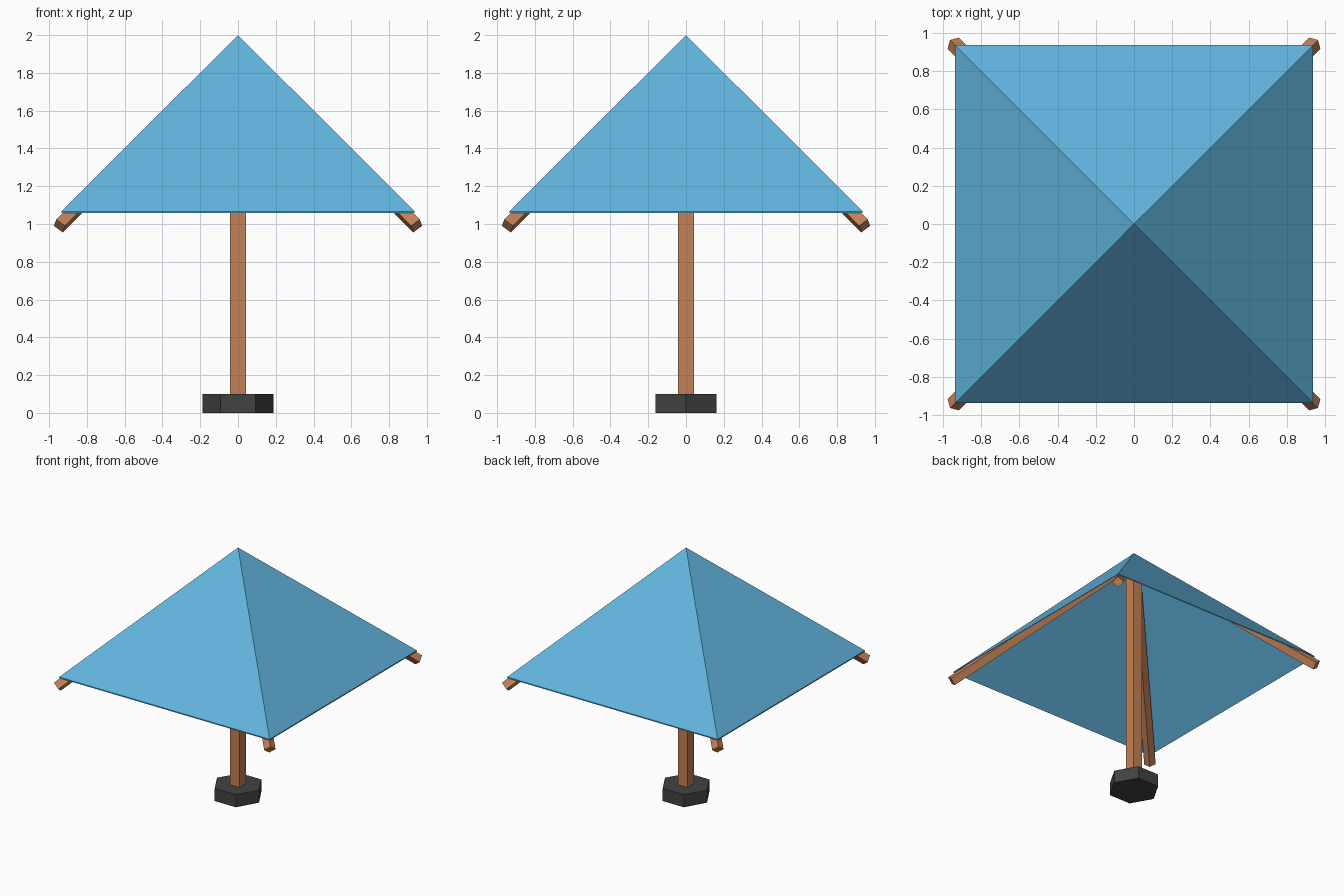
import bpy, bmesh, math
from mathutils import Vector, Matrix

cube = bpy.data.objects.get("Cube")
if cube:
    bpy.data.objects.remove(cube, do_unlink=True)


def material(name, color):
    m = bpy.data.materials.new(name)
    m.use_nodes = True
    m.diffuse_color = (*color, 1)
    node = next(n for n in m.node_tree.nodes if n.type == 'BSDF_PRINCIPLED')
    node.inputs["Base Color"].default_value = (*color, 1)
    return m


blue = material("canopy_blue", (0.12, 0.46, 0.73))
wood = material("wood_brown", (0.55, 0.22, 0.095))
dark = material("base_charcoal", (0.055, 0.055, 0.055))


def finish(name, bm, mat):
    bmesh.ops.recalc_face_normals(bm, faces=bm.faces)
    mesh = bpy.data.meshes.new(name)
    bm.to_mesh(mesh)
    bm.free()
    mesh.materials.append(mat)
    obj = bpy.data.objects.new(name, mesh)
    bpy.context.collection.objects.link(obj)
    return obj


def prism(name, sides, radius, start, end, mat, side_dir):
    """Regular prism from start to end with a corner along side_dir."""
    start, end = Vector(start), Vector(end)
    axis = (end - start).normalized()
    u = Vector(side_dir).normalized()
    v = axis.cross(u)
    frame = Matrix((u, v, axis)).transposed().to_4x4()
    bm = bmesh.new()
    bmesh.ops.create_cone(bm, cap_ends=True, segments=sides, radius1=radius,
                          radius2=radius, depth=(end - start).length)
    # Turn the first corner onto the local x axis
    first = bm.verts[:][0].co
    turn = Matrix.Rotation(-math.atan2(first.y, first.x), 4, 'Z')
    bm.transform(Matrix.Translation((start + end) / 2) @ frame @ turn)
    return finish(name, bm, mat)


# Hexagonal foot and square pole
prism("base", 6, 0.187, (0, 0, 0), (0, 0, 0.1), dark, (1, 0, 0))
prism("pole", 4, 0.042 * math.sqrt(2), (0, 0, 0.1), (0, 0, 1.94), wood, (1, 1, 0))

# Ribs running down the four canopy ridges, corner edge upward
for y, depth in ((-1, "front"), (1, "back")):
    for x, side in ((-1, "right"), (1, "left")):
        prism(f"rib_{depth}_{side}", 4, 0.042, (0, 0, 1.935),
              (0.945 * x, 0.945 * y, 0.99), wood, (x, y, 2))

# Thin open pyramid canopy with a narrow vertical rim
half, rim, thick = 0.935, 1.067, 0.009
bm = bmesh.new()
corners = [(-half, -half), (half, -half), (half, half), (-half, half)]
layers = []
for drop in (0, thick):
    apex = bm.verts.new((0, 0, 2 - drop))
    ring = [bm.verts.new((x, y, rim - drop)) for x, y in corners]
    layers.append(ring)
    for i in range(4):
        bm.faces.new((apex, ring[i], ring[(i + 1) % 4]))
for i in range(4):
    j = (i + 1) % 4
    bm.faces.new((layers[0][i], layers[1][i], layers[1][j], layers[0][j]))
finish("canopy", bm, blue)
